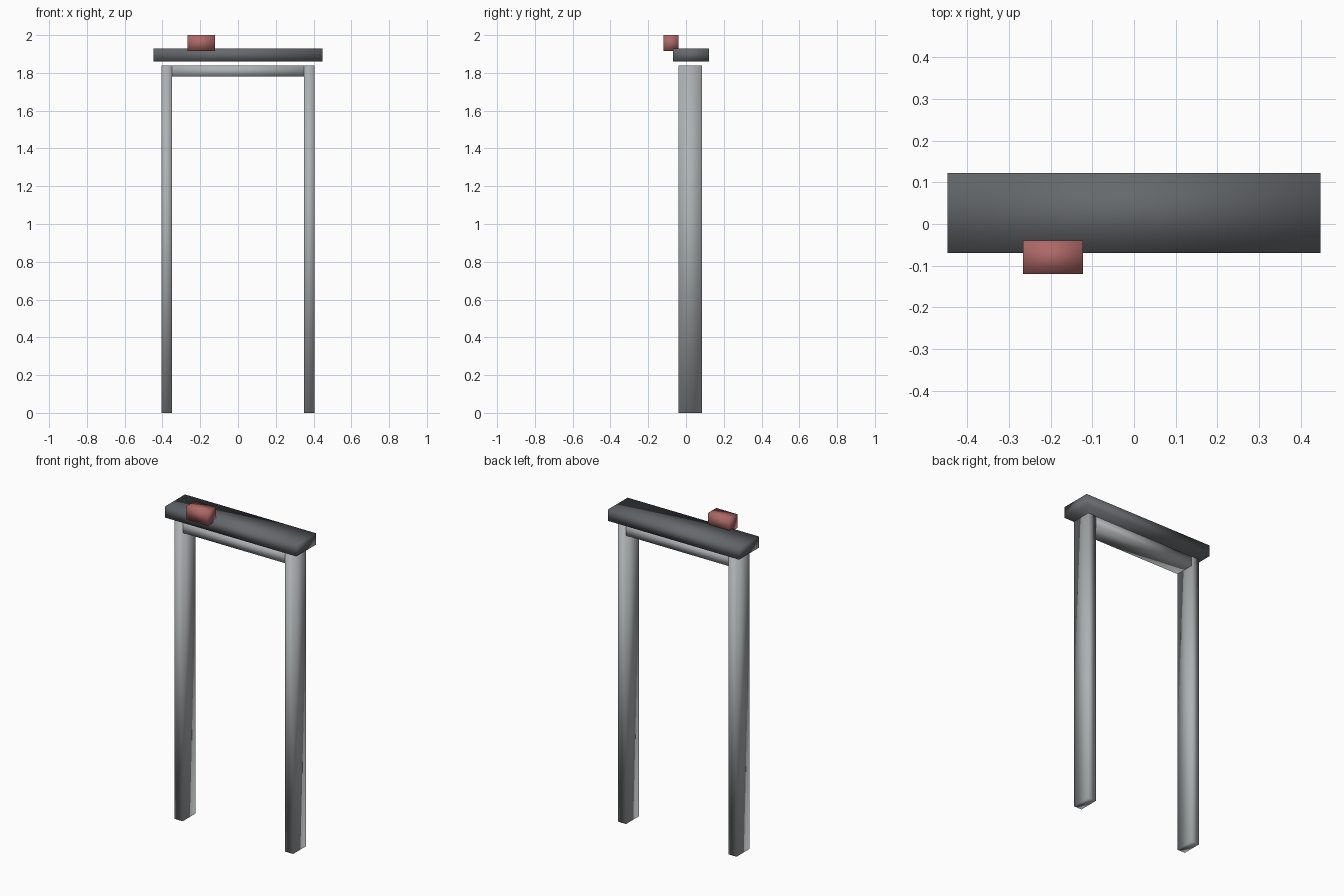
import bpy

default = bpy.data.objects.get("Cube")
if default:
    bpy.data.objects.remove(default, do_unlink=True)


def material(name, color):
    m = bpy.data.materials.new(name)
    m.use_nodes = True
    m.diffuse_color = (*color, 1)
    bsdf = m.node_tree.nodes["Principled BSDF"]
    bsdf.inputs["Base Color"].default_value = (*color, 1)
    bsdf.inputs["Roughness"].default_value = 0.8
    return m


def box(name, x, y, z, mat):
    """Soft-shaded box spanning the given (min, max) ranges."""
    spans = (x, y, z)
    bpy.ops.mesh.primitive_cube_add(size=1, location=[(a + b) / 2 for a, b in spans])
    ob = bpy.context.object
    ob.name = name
    ob.scale = [b - a for a, b in spans]
    bpy.ops.object.transform_apply(location=False, rotation=False, scale=True)
    ob.data.materials.append(mat)
    bpy.ops.object.shade_smooth()
    return ob


light_grey = material("light grey", (0.42, 0.44, 0.45))
dark_grey = material("dark grey", (0.13, 0.14, 0.15))
brick_red = material("dusty red", (0.42, 0.14, 0.135))

# Upright posts
box("left_post", (0.35, 0.405), (-0.04, 0.085), (0, 1.84), light_grey)
box("right_post", (-0.405, -0.35), (-0.04, 0.085), (0, 1.84), light_grey)

# Crossbar, let into the post tops
box("crossbar", (-0.404, 0.404), (-0.039, 0.084), (1.78, 1.839), light_grey)

# Slab floating just above the frame
box("top_slab", (-0.448, 0.448), (-0.07, 0.122), (1.86, 1.93), dark_grey)

# Small block overhanging the front edge
box("red_block", (-0.267, -0.123), (-0.12, -0.04), (1.915, 2.0), brick_red)
